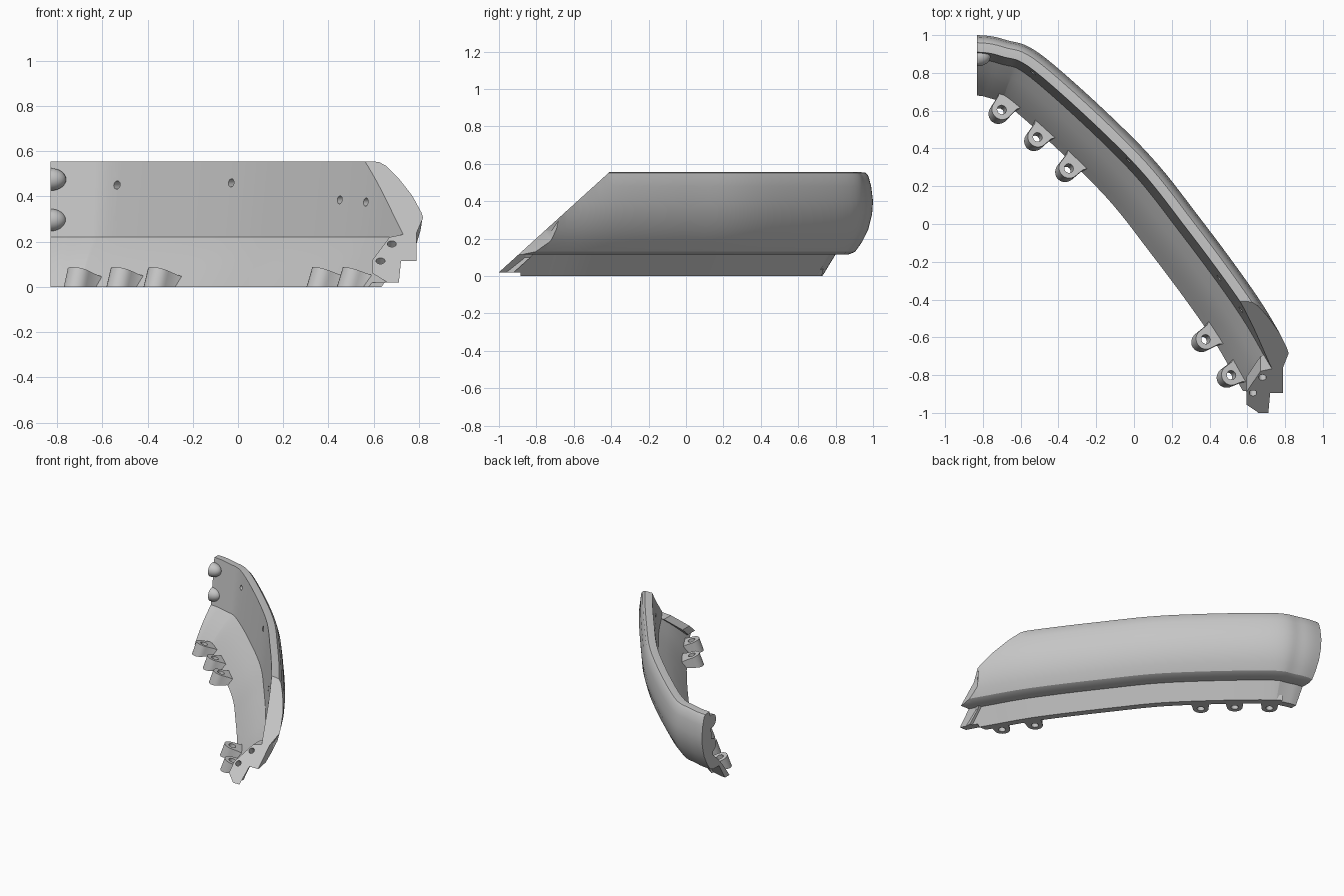
import bpy, bmesh, math
from mathutils import Vector

if "Cube" in bpy.data.objects:
    bpy.data.objects.remove(bpy.data.objects["Cube"], do_unlink=True)

grey = bpy.data.materials.new("light grey plastic")
grey.use_nodes = True
grey.diffuse_color = (0.56, 0.56, 0.56, 1)
grey.node_tree.nodes["Principled BSDF"].inputs["Base Color"].default_value = (0.56, 0.56, 0.56, 1)
UP = Vector((0, 0, 1))


def finish(bm, name):
    bmesh.ops.recalc_face_normals(bm, faces=bm.faces)
    mesh = bpy.data.meshes.new(name)
    bm.to_mesh(mesh)
    bm.free()
    mesh.materials.append(grey)
    ob = bpy.data.objects.new(name, mesh)
    bpy.context.collection.objects.link(ob)
    return ob


def slice_off(bm, point, normal):
    """Remove everything on the normal's side and cap the opening."""
    bmesh.ops.bisect_plane(bm, geom=bm.verts[:] + bm.edges[:] + bm.faces[:],
                           plane_co=point, plane_no=normal, clear_outer=True)
    near = [e for e in bm.edges if e.is_boundary
            and all(abs((v.co - Vector(point)).dot(Vector(normal))) < 1e-4 for v in e.verts)]
    bmesh.ops.holes_fill(bm, edges=near, sides=0)


def prism(points, shift, name):
    """Solid made by sweeping a flat outline along a vector."""
    bm = bmesh.new()
    face = bm.faces.new([bm.verts.new(p) for p in points])
    geom = bmesh.ops.extrude_face_region(bm, geom=[face])["geom"]
    bmesh.ops.translate(bm, vec=shift, verts=[g for g in geom if isinstance(g, bmesh.types.BMVert)])
    # keep the starting cap so the solid is closed
    if not face.is_valid or any(e.is_boundary for e in bm.edges):
        bmesh.ops.holes_fill(bm, edges=[e for e in bm.edges if e.is_boundary], sides=0)
    return bm


def hull(points, name):
    bm = bmesh.new()
    for p in points:
        bm.verts.new(p)
    bmesh.ops.convex_hull(bm, input=bm.verts)
    return finish(bm, name)


def drill(center, axis, radius, length):
    bm = bmesh.new()
    bmesh.ops.create_cone(bm, cap_ends=True, segments=20, radius1=radius, radius2=radius, depth=length)
    ob = finish(bm, "drill")
    ob.rotation_euler = Vector(axis).to_track_quat('Z', 'Y').to_euler()
    ob.location = center
    return ob


def cut(ob, cutters):
    bpy.context.view_layer.objects.active = ob
    for c in cutters:
        c.hide_render = True
        m = ob.modifiers.new("cut", 'BOOLEAN')
        m.operation, m.solver, m.object = 'DIFFERENCE', 'EXACT', c
        bpy.ops.object.modifier_apply(modifier=m.name)
    for c in cutters:
        bpy.data.objects.remove(c, do_unlink=True)


# Plan curve of the outermost edge
keys = [Vector(p) for p in [(-1.25, 0.93), (-1.0, 0.99), (-0.83, 1.0), (-0.68, 0.975), (-0.47, 0.88),
                            (0.04, 0.41), (0.35, 0.03), (0.65, -0.38), (0.82, -0.665),
                            (0.95, -0.9), (1.1, -1.2), (1.2, -1.4)]]
path = []
for a, b, c, d in zip(keys, keys[1:], keys[2:], keys[3:]):
    for i in range(8):
        t = i / 8
        path.append(0.5 * (2 * b + (c - a) * t + (2 * a - 5 * b + 4 * c - d) * t * t
                           + (3 * b - a - 3 * c + d) * t ** 3))
path.append(keys[-2])
frames = []
for i, p in enumerate(path):
    tan = (path[min(i + 1, len(path) - 1)] - path[max(i - 1, 0)]).normalized()
    frames.append((Vector((p.x, p.y, 0)), Vector((-tan.y, tan.x, 0))))

# Cross-section: (inset from the outer edge, height)
section = [(0.065, 0.555), (0.04, 0.552), (0.025, 0.535), (0.01, 0.48), (0, 0.40), (0.005, 0.33),
           (0.025, 0.25), (0.06, 0.18), (0.095, 0.13), (0.13, 0.115), (0.20, 0.115), (0.27, 0),
           (0.32, 0), (0.285, 0.05), (0.24, 0.11), (0.185, 0.17), (0.13, 0.22), (0.09, 0.555)]

# Curved shell, trimmed square at one end and along a slope at the other
SLOPE_POINT, SLOPE_NORMAL = (0, -0.41, 0.555), Vector((0, -0.535, 0.59)).normalized()
bm = bmesh.new()
rings = [[bm.verts.new(o - n * d + UP * z) for d, z in section] for o, n in frames]
for r, s in zip(rings, rings[1:]):
    for j in range(len(section)):
        k = (j + 1) % len(section)
        bm.faces.new((r[j], r[k], s[k], s[j]))
slice_off(bm, (-0.83, 0, 0), (-1, 0, 0))
slice_off(bm, SLOPE_POINT, SLOPE_NORMAL)
shell = finish(bm, "curved_shell")

# Scoop on the outer tip, step under the tip and screw holes in the inner wall
scoop = hull([(x, y, z) for x, y0, top in ((0.79, -0.72, 0.24), (0.86, -0.61, 0.4))
              for y in (-1.3, y0) for z in (0.05, top)], "scoop")
step = hull([(x, y, z) for x in (0.4, 1.0) for y in (-1.3, -0.885) for z in (-0.1, 0.02)], "step")
drills = []
for x, z in ((-0.535, 0.45), (-0.03, 0.46), (0.45, 0.385), (0.565, 0.375)):
    inset = 0.13 - 0.04 * (z - 0.22) / 0.335
    o, n = min(frames, key=lambda f: abs((f[0] - f[1] * inset).x - x))
    o = o + Vector((n.y, -n.x, 0)) * ((x - (o - n * inset).x) / n.y)
    drills.append(drill(o - n * inset + UP * z, n, 0.018, 0.09))
cut(shell, [scoop, step] + drills)


# Screw flange lying flush with the sloping end
def on_slope(x, z):
    return Vector((x, -0.41 - (0.555 - z) * 0.59 / 0.535, z))


outline = [(0.745, 0.235), (0.67, 0.22), (0.595, 0.12), (0.595, 0.06), (0.66, 0.02),
           (0.69, 0.02), (0.69, 0.10), (0.76, 0.2)]
flange = finish(prism([on_slope(*p) for p in outline], Vector((0, 0.08, 0)), "end_flange"), "end_flange")
flange_holes = ((0.68, 0.19), (0.63, 0.115))
for target in (flange, shell):
    cut(target, [drill(on_slope(*p), SLOPE_NORMAL, 0.02, 0.1) for p in flange_holes])

# Mounting lugs along the lower edge
lugs = []
for i, (x, y) in enumerate([(-0.70, 0.605), (-0.51, 0.46), (-0.345, 0.295), (0.38, -0.61), (0.515, -0.80)]):
    top = Vector((x, y, 0.07))
    o, n = min(frames, key=lambda f: (f[0] - Vector((x, y, 0))).length)
    reach = max(0.07, (o - Vector((x, y, 0))).length - 0.255)
    axis = (UP + n * 0.35).normalized()
    u, v = (n - UP * 0.35).normalized(), Vector((-n.y, n.x, 0))
    r = 0.054
    plan = [(r * math.cos(math.radians(t)), r * math.sin(math.radians(t))) for t in range(90, 271, 15)]
    plan += [(reach * 0.5, -r * 1.1), (reach, -r * 1.6), (reach, r * 1.6), (reach * 0.5, r * 1.1)]
    bm = prism([top + u * a + v * b for a, b in plan], axis * -0.16, "lug")
    slice_off(bm, (0, 0, 0), (0, 0, -1))
    lug = finish(bm, "mounting_lug_%d" % (i + 1))
    cut(lug, [drill(top, axis, 0.025, 0.5)])
    lugs.append(lug)

# Rounded screw bosses on the square end
bosses = []
for name, z in (("upper_end_boss", 0.475), ("lower_end_boss", 0.295)):
    bm = bmesh.new()
    bmesh.ops.create_uvsphere(bm, u_segments=24, v_segments=16, radius=1)
    for vert in bm.verts:
        vert.co = Vector((-0.83 + vert.co.x * 0.07, 0.885 + vert.co.y * 0.05, z + vert.co.z * 0.05))
    slice_off(bm, (-0.83, 0, 0), (-1, 0, 0))
    bosses.append(finish(bm, name))

# Smooth shading with crisp edges
bpy.ops.object.select_all(action='DESELECT')
for ob in [shell, flange] + lugs + bosses:
    ob.select_set(True)
bpy.context.view_layer.objects.active = shell
bpy.ops.object.shade_smooth_by_angle(angle=math.radians(30))
